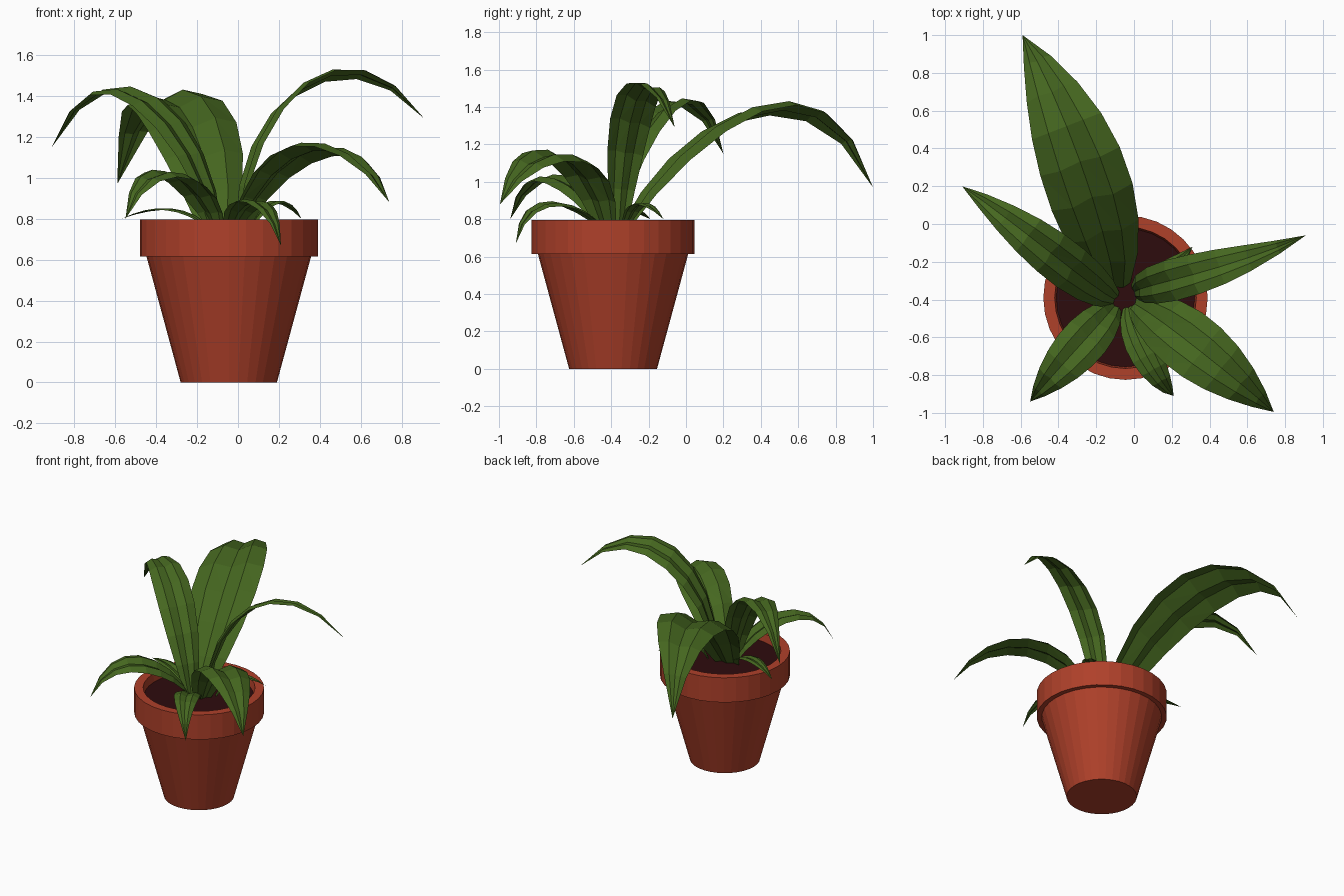
import bpy, bmesh, math
from mathutils import Vector

if "Cube" in bpy.data.objects:
    bpy.data.objects.remove(bpy.data.objects["Cube"])


def material(name, rgb):
    m = bpy.data.materials.new(name)
    m.diffuse_color = (*rgb, 1)
    m.use_nodes = True
    m.node_tree.nodes["Principled BSDF"].inputs["Base Color"].default_value = m.diffuse_color
    return m


TERRACOTTA = material("terracotta", (0.43, 0.052, 0.023))
SOIL = material("dark soil", (0.027, 0.0035, 0.004))
GREEN = material("leaf green", (0.06, 0.135, 0.014))


def finish(bm, name, mat, location=(0, 0, 0)):
    me = bpy.data.meshes.new(name)
    bm.to_mesh(me)
    bm.free()
    me.materials.append(mat)
    ob = bpy.data.objects.new(name, me)
    ob.location = location
    bpy.context.collection.objects.link(ob)
    return ob


def lathe(name, profile, mat, location, sides=32):
    """Spin an (r, z) profile around z; points with r = 0 close the ends."""
    bm = bmesh.new()
    rings = []
    for r, z in profile:
        if r == 0:
            rings.append([bm.verts.new((0, 0, z))] * sides)
        else:
            rings.append([bm.verts.new((r * math.cos(2 * math.pi * i / sides),
                                        r * math.sin(2 * math.pi * i / sides), z))
                          for i in range(sides)])
    for a, b in zip(rings, rings[1:]):
        for i in range(sides):
            j = (i + 1) % sides
            bm.faces.new(list(dict.fromkeys((a[i], a[j], b[j], b[i]))))
    bmesh.ops.recalc_face_normals(bm, faces=bm.faces)
    return finish(bm, name, mat, location)


def along(points, t):
    """Cubic curve passing through four points at t = 0, 1/3, 2/3, 1."""
    knots = (0, 1 / 3, 2 / 3, 1)
    out = Vector((0, 0, 0))
    for i, p in enumerate(points):
        w = 1.0
        for j, k in enumerate(knots):
            if j != i:
                w *= (t - k) / (knots[i] - k)
        out += w * Vector(p)
    return out


def leaf(name, width, bank, *points, steps=8, cols=4):
    """Arching pleated blade that swells in the middle and ends in a point."""
    bm = bmesh.new()
    chord = (Vector(points[-1]) - Vector(points[0])).normalized()
    rows = []
    for s in range(steps):
        t = s / steps
        c = along(points, t)
        tan = (along(points, t + 0.01) - along(points, t - 0.01)).normalized()
        head = tan + chord * 0.6
        side = Vector((-head.y, head.x, 0)).normalized()
        side.z = bank * min(1, 2 * t)
        side.normalize()
        up = tan.cross(side).normalized()
        w = width * math.sin(math.pi * (0.12 + 0.88 * t))
        rows.append([bm.verts.new(c + side * w * (k / cols - 0.5)
                                  + up * w * (0.045 if k % 2 else -0.045))
                     for k in range(cols + 1)])
    for a, b in zip(rows, rows[1:]):
        for k in range(cols):
            bm.faces.new((a[k + 1], a[k], b[k], b[k + 1]))
    tip = bm.verts.new(points[-1])
    for k in range(cols):
        bm.faces.new((rows[-1][k + 1], rows[-1][k], tip))
    bmesh.ops.triangulate(bm, faces=bm.faces)
    bmesh.ops.recalc_face_normals(bm, faces=bm.faces)
    # keep the upper side as the front of the blade
    if sum(f.normal.z * f.calc_area() for f in bm.faces) < 0:
        bmesh.ops.reverse_faces(bm, faces=bm.faces)
    return finish(bm, name, GREEN)


# pot with overhanging rim, and the soil inside
CENTRE = (-0.045, -0.39, 0)
lathe("pot", [(0, 0), (0.235, 0), (0.402, 0.615), (0.435, 0.615), (0.435, 0.797),
              (0.375, 0.797), (0.365, 0.73)], TERRACOTTA, CENTRE)
lathe("soil", [(0.368, 0.74), (0, 0.74)], SOIL, CENTRE)

# leaves: maximum width, sideways bank, then base, two points on the way, tip
leaf("leaf_back", 0.46, -0.14, (-0.1, -0.34, 0.74), (-0.2, 0.07, 1.22),
     (-0.385, 0.58, 1.395), (-0.59, 1.0, 0.97))
leaf("leaf_left", 0.25, -0.12, (-0.1, -0.4, 0.74), (-0.29, -0.27, 1.22),
     (-0.6, -0.03, 1.435), (-0.91, 0.2, 1.15))
leaf("leaf_right", 0.23, -0.3, (0.0, -0.36, 0.74), (0.15, -0.31, 1.27),
     (0.5, -0.21, 1.515), (0.91, -0.06, 1.29))
leaf("leaf_front_right", 0.34, -0.15, (0.0, -0.42, 0.74), (0.22, -0.57, 1.08),
     (0.5, -0.79, 1.135), (0.74, -0.995, 0.88))
leaf("leaf_front_left", 0.25, -0.1, (-0.1, -0.43, 0.74), (-0.22, -0.57, 0.955),
     (-0.4, -0.77, 1.02), (-0.55, -0.94, 0.8))
leaf("small_leaf_front", 0.17, -0.1, (-0.03, -0.44, 0.74), (0.02, -0.6, 0.86),
     (0.12, -0.79, 0.87), (0.21, -0.91, 0.67))
leaf("small_leaf_left", 0.1, 0, (-0.12, -0.38, 0.74), (-0.26, -0.33, 0.83),
     (-0.41, -0.27, 0.845), (-0.57, -0.19, 0.8))
leaf("small_leaf_right", 0.11, 0, (0.05, -0.33, 0.74), (0.13, -0.28, 0.86),
     (0.22, -0.21, 0.88), (0.31, -0.12, 0.8))
